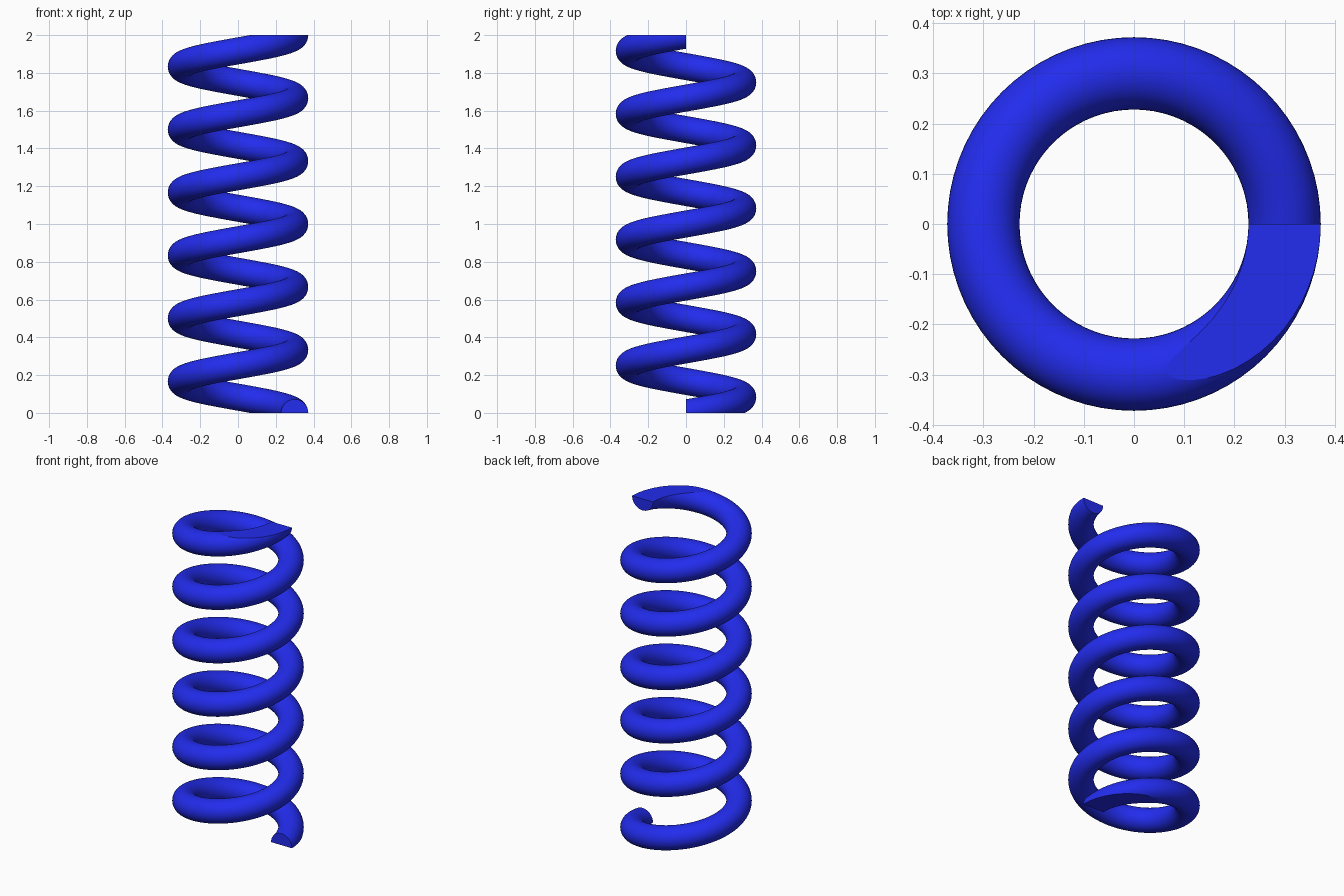
import bpy, bmesh
from math import sin, cos, pi

if "Cube" in bpy.data.objects:
    bpy.data.objects.remove(bpy.data.objects["Cube"])

HEIGHT, TURNS = 2.0, 6
COIL_R, WIRE_R = 0.30, 0.072
STEPS, SIDES = 72, 40          # rings per turn, points per wire section

bm = bmesh.new()

# Wire: a vertical circle swept along the helix
rings = []
for i in range(TURNS * STEPS + 1):
    a = 2 * pi * i / STEPS
    z0 = HEIGHT * i / (TURNS * STEPS)
    ring = []
    for j in range(SIDES):
        b = 2 * pi * j / SIDES
        r = COIL_R + WIRE_R * cos(b)
        ring.append(bm.verts.new((r * cos(a), r * sin(a), z0 + WIRE_R * sin(b))))
    rings.append(ring)

for lower, upper in zip(rings, rings[1:]):
    for j in range(SIDES):
        k = (j + 1) % SIDES
        bm.faces.new((lower[j], lower[k], upper[k], upper[j])).smooth = True

# Flat wire ends
bm.faces.new(rings[0])
bm.faces.new(rings[-1])

# Grind the bottom and top of the coil flat, then close the cuts
for z, direction in ((0, -1), (HEIGHT, 1)):
    bmesh.ops.bisect_plane(bm, geom=bm.verts[:] + bm.edges[:] + bm.faces[:],
                           dist=1e-5, plane_co=(0, 0, z),
                           plane_no=(0, 0, direction), clear_outer=True)
    rim = [e for e in bm.edges if e.is_boundary]
    for face in bmesh.ops.holes_fill(bm, edges=rim, sides=0)["faces"]:
        face.smooth = False

# Crisp edges around the flat faces
for face in bm.faces:
    if not face.smooth:
        for edge in face.edges:
            edge.smooth = False
bmesh.ops.recalc_face_normals(bm, faces=bm.faces[:])

mesh = bpy.data.meshes.new("coil_spring")
bm.to_mesh(mesh)
bm.free()
spring = bpy.data.objects.new("coil_spring", mesh)
bpy.context.collection.objects.link(spring)

blue = bpy.data.materials.new("blue")
blue.diffuse_color = (0.016, 0.025, 0.85, 1)
blue.use_nodes = True
blue.node_tree.nodes["Principled BSDF"].inputs["Base Color"].default_value = blue.diffuse_color
mesh.materials.append(blue)
